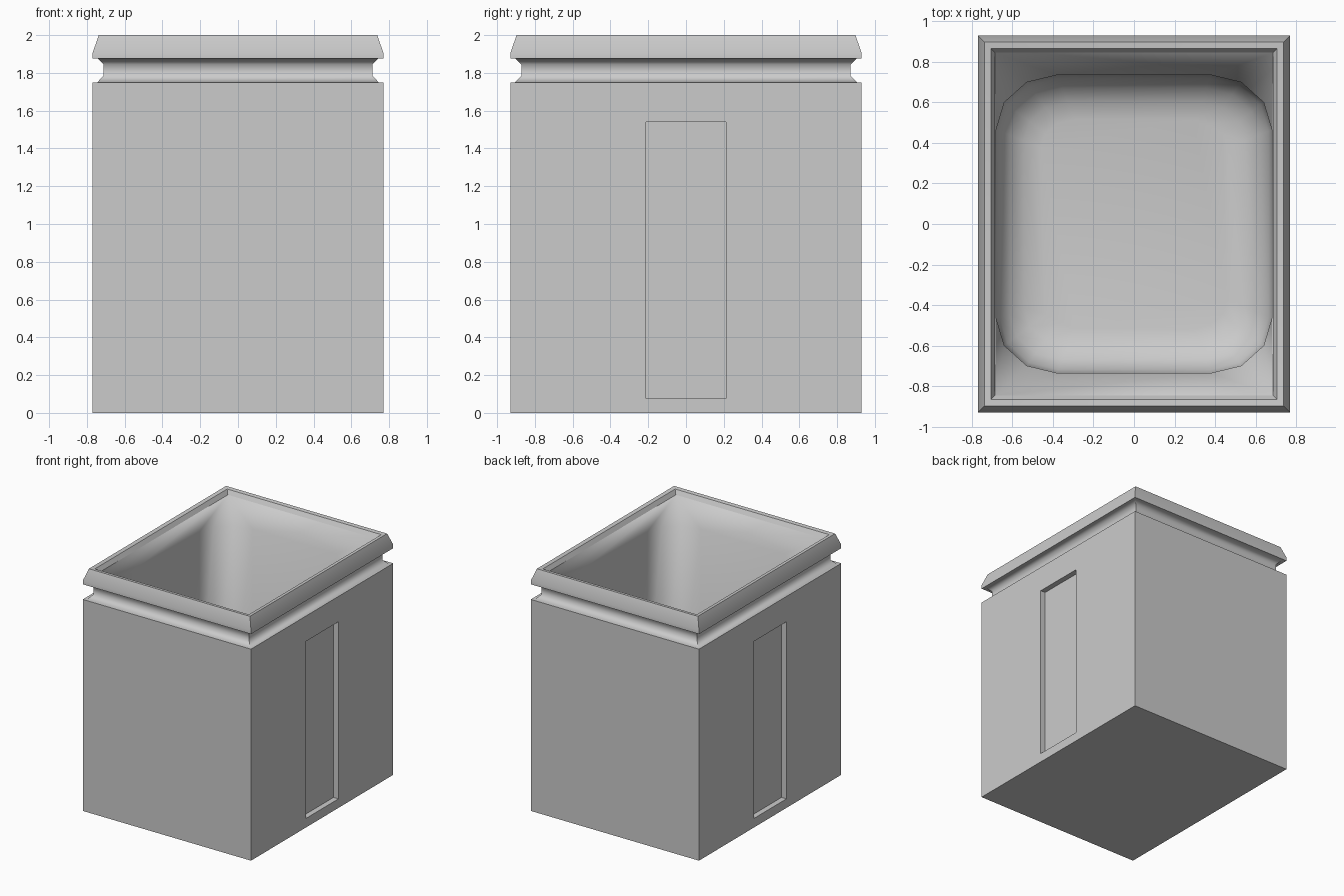
import bpy, bmesh, math

if "Cube" in bpy.data.objects:
    bpy.data.objects.remove(bpy.data.objects["Cube"])

HX, HY = 0.77, 0.93          # outer half sizes


def rect(bm, inset, z):
    x, y = HX - inset, HY - inset
    return [bm.verts.new((a * x, b * y, z)) for a, b in ((-1, -1), (1, -1), (1, 1), (-1, 1))]


def rounded(bm, x, y, rx, ry, z, n=3):
    ring = []
    for k, (sx, sy) in enumerate(((-1, -1), (1, -1), (1, 1), (-1, 1))):
        for i in range(n + 1):
            a = math.pi + k * math.pi / 2 + i * math.pi / 2 / n
            ring.append(bm.verts.new((sx * (x - rx) + rx * math.cos(a),
                                      sy * (y - ry) + ry * math.sin(a), z)))
    return ring


def bridge(bm, a, b):
    n = len(a)
    for i in range(n):
        j = (i + 1) % n
        bm.faces.new((a[i], a[j], b[j], b[i]))


def finish(bm, name, angle):
    mesh = bpy.data.meshes.new(name)
    bm.to_mesh(mesh)
    bm.free()
    ob = bpy.data.objects.new(name, mesh)
    bpy.context.collection.objects.link(ob)
    bpy.ops.object.select_all(action='DESELECT')
    ob.select_set(True)
    bpy.context.view_layer.objects.active = ob
    bpy.ops.object.shade_smooth_by_angle(angle=math.radians(angle))
    return ob


# Body: box with a tall recessed panel on both x sides
bm = bmesh.new()
low, high = rect(bm, 0, 0), rect(bm, 0, 1.75)
bm.faces.new(low[::-1])
for i in range(4):
    j = (i + 1) % 4
    side = [low[i], low[j], high[j], high[i]]
    if i % 2 == 0:
        bm.faces.new(side)
        continue
    s = 1 if i == 1 else -1
    loops = [side]
    for x in (HX, HX - 0.045):
        loops.append([bm.verts.new((s * x, s * y, z)) for y, z in
                      ((-0.213, 0.075), (0.213, 0.075), (0.213, 1.54), (-0.213, 1.54))])
    bridge(bm, loops[0], loops[1])
    bridge(bm, loops[1], loops[2])
    bm.faces.new(loops[2])
finish(bm, "body", 30)

# Rim: neck groove, flared lip and sloped top edge (inset, height)
profile = [(0, 1.75), (0.025, 1.75), (0.058, 1.785), (0.058, 1.845), (0.028, 1.875),
           (0, 1.875), (0, 1.905), (0.033, 2.0), (0.065, 1.995), (0.085, 1.96)]
bm = bmesh.new()
rings = [rect(bm, d, z) for d, z in profile]
for a, b in zip(rings, rings[1:]):
    bridge(bm, a, b)
finish(bm, "rim", 50)

# Liner: funnel from the square lip to a rounded well with a curved floor
bm = bmesh.new()
lip = rect(bm, 0.085, 1.96)
well = rounded(bm, 0.68, 0.735, 0.30, 0.27, 1.80)
for k in range(4):
    c = well[4 * k:4 * k + 4]
    for p, q in zip(c, c[1:]):
        bm.faces.new((lip[k], q, p))
    m = (k + 1) % 4
    bm.faces.new((lip[k], lip[m], well[4 * m], c[3]))
R = 0.22
for i in range(5):
    t = i * math.pi / 8
    d = R * (1 - math.cos(t))
    ring = rounded(bm, 0.68 - d, 0.735 - d, 0.30 - d * 0.6, 0.27 - d * 0.6,
                   0.15 + R * (1 - math.sin(t)))
    bridge(bm, well, ring)
    well = ring
bm.faces.new(well)
bmesh.ops.recalc_face_normals(bm, faces=bm.faces)
bm.normal_update()
if max(bm.faces, key=lambda f: len(f.verts)).normal.z < 0:
    bmesh.ops.reverse_faces(bm, faces=bm.faces)
finish(bm, "liner", 60)
